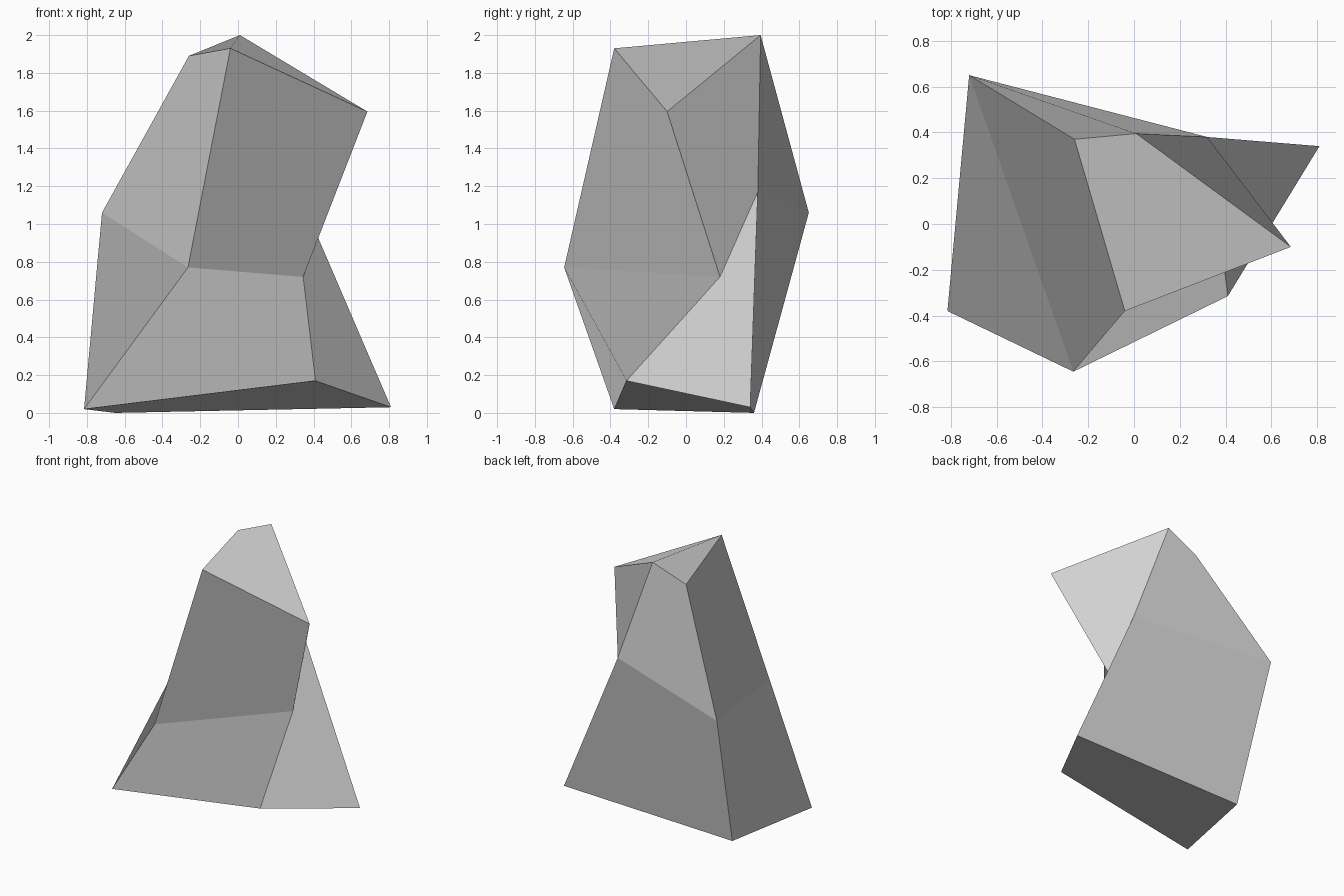
import bpy

# Remove the default cube
cube = bpy.data.objects.get("Cube")
if cube:
    bpy.data.objects.remove(cube, do_unlink=True)

# Plain grey stone
stone = bpy.data.materials.new("grey_stone")
stone.use_nodes = True
grey = (0.64, 0.64, 0.64, 1)
stone.diffuse_color = grey
bsdf = stone.node_tree.nodes["Principled BSDF"]
bsdf.inputs["Base Color"].default_value = grey

# Three rough four-cornered rings: base, waist and crown
rings = [
    [(-.815, -.38, .02), (.41, -.315, .17), (.81, .34, .03), (-.65, .36, 0)],
    [(-.265, -.645, .77), (.345, .18, .72), (.32, .38, 1.17), (-.72, .65, 1.06)],
    [(-.04, -.38, 1.93), (.685, -.10, 1.595), (.01, .395, 2), (-.26, .37, 1.89)],
]
sides = len(rings[0])
corners = [corner for ring in rings for corner in ring]

# Underside, then the side walls between neighbouring rings, then the crown
faces = [list(reversed(range(sides)))]
for level in range(len(rings) - 1):
    low = level * sides
    high = low + sides
    for i in range(sides):
        j = (i + 1) % sides
        faces.append([low + j, high + j, high + i, low + i])
top = len(corners) - sides
faces.append([top + i for i in range(sides)])

mesh = bpy.data.meshes.new("rock")
mesh.from_pydata(corners, [], faces)
mesh.materials.append(stone)
mesh.shade_flat()
mesh.update()
rock = bpy.data.objects.new("rock", mesh)
bpy.context.scene.collection.objects.link(rock)
